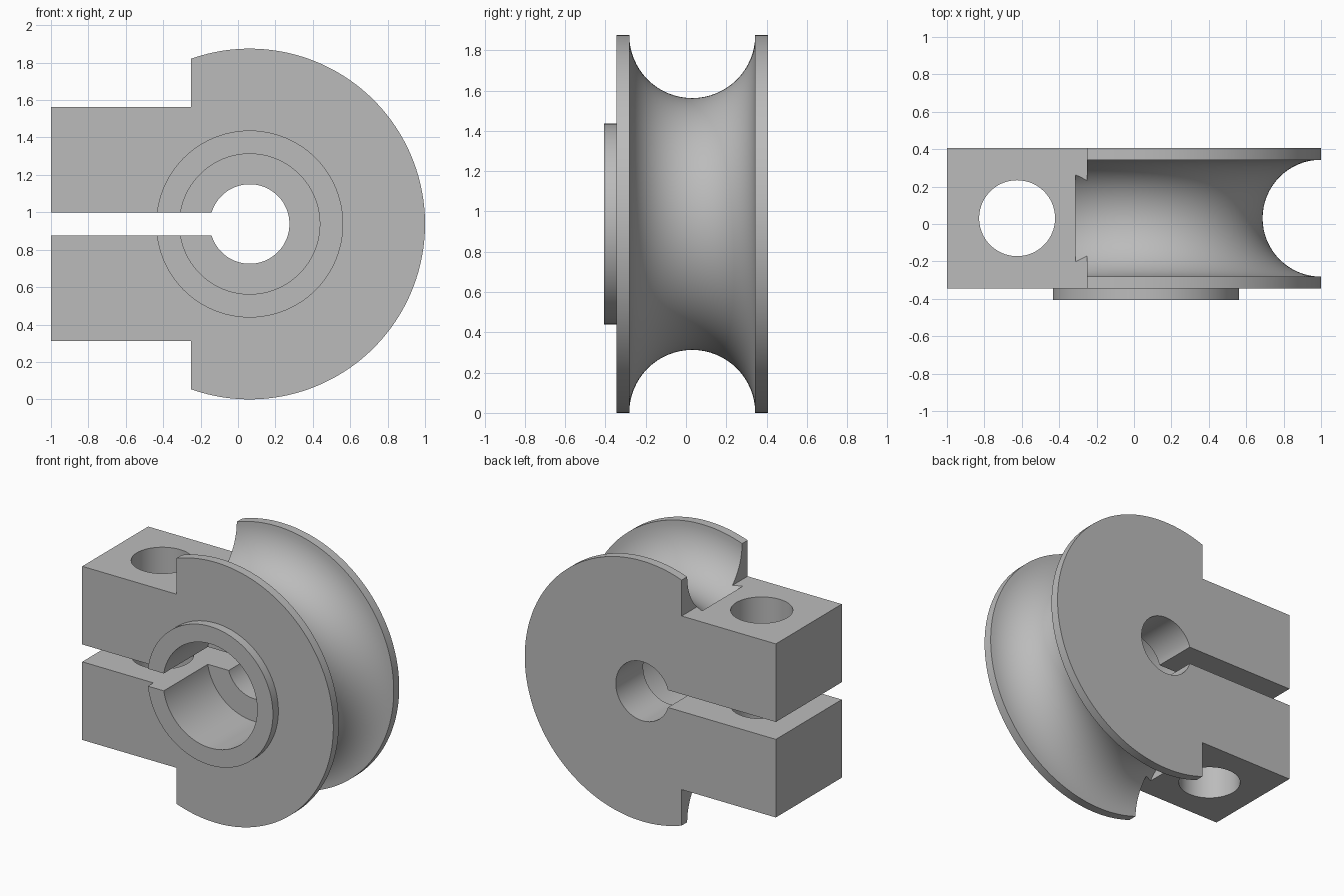
import bpy, bmesh
from math import sin, cos, asin, pi, radians
from mathutils import Matrix, Vector

cube = bpy.data.objects.get("Cube")
if cube:
    bpy.data.objects.remove(cube, do_unlink=True)

CX, CZ, R = 0.0625, 0.9375, 0.9375      # wheel axis and radius
FRONT, BACK, MID = -0.344, 0.406, 0.031  # wheel faces and mid plane in y
HUB_FRONT = -0.406
HALF = 0.625                             # half height of the clamp block
STEP = -0.25                             # where the wheel is cut flat

grey = bpy.data.materials.new("plain_grey")
grey.use_nodes = True
colour = (0.5, 0.5, 0.5, 1)
grey.diffuse_color = colour
grey.node_tree.nodes["Principled BSDF"].inputs["Base Color"].default_value = colour


def finish(name, bm):
    bmesh.ops.recalc_face_normals(bm, faces=bm.faces)
    mesh = bpy.data.meshes.new(name)
    bm.to_mesh(mesh)
    bm.free()
    mesh.materials.append(grey)
    obj = bpy.data.objects.new(name, mesh)
    bpy.context.collection.objects.link(obj)
    return obj


def cylinder(name, radius, depth, centre, axis, segments=96):
    bm = bmesh.new()
    spin = Matrix.Rotation(pi / 2, 4, "X") if axis == "Y" else Matrix()
    bmesh.ops.create_cone(bm, cap_ends=True, segments=segments, radius1=radius,
                          radius2=radius, depth=depth,
                          matrix=Matrix.Translation(centre) @ spin)
    return finish(name, bm)


def y_cylinder(name, radius, y0, y1):
    return cylinder(name, radius, y1 - y0, (CX, (y0 + y1) / 2, CZ), "Y")


def box(name, low, high):
    low, high = Vector(low), Vector(high)
    bm = bmesh.new()
    bmesh.ops.create_cube(bm, size=1, matrix=Matrix.Translation((low + high) / 2)
                          @ Matrix.Diagonal((*(high - low), 1)))
    return finish(name, bm)


def combine(body, tool, operation):
    mod = body.modifiers.new(tool.name, "BOOLEAN")
    mod.operation, mod.object, mod.solver = operation, tool, "EXACT"
    bpy.context.view_layer.objects.active = body
    bpy.ops.object.modifier_apply(modifier=mod.name)
    bpy.data.objects.remove(tool, do_unlink=True)


# Body: round wheel with a rectangular clamp block, extruded along y
start = asin((STEP - CX) / R)
steps = 150
outline = []
for i in range(steps + 1):
    a = start + (pi - 2 * start) * i / steps
    outline.append((CX + R * sin(a), CZ + R * cos(a)))
outline += [(STEP, CZ - HALF), (-1, CZ - HALF), (-1, CZ + HALF), (STEP, CZ + HALF)]
bm = bmesh.new()
face = bm.faces.new([bm.verts.new((x, FRONT, z)) for x, z in outline])
extruded = bmesh.ops.extrude_face_region(bm, geom=[face])["geom"]
bmesh.ops.translate(bm, vec=(0, BACK - FRONT, 0),
                    verts=[v for v in extruded if isinstance(v, bmesh.types.BMVert)])
body = finish("grooved_clamp_wheel", bm)

# Rope groove: a ring of round section, ending flat inside the block
bm = bmesh.new()
tube = 0.3125
loop = [bm.verts.new((CX, MID + tube * sin(2 * pi * i / 64),
                      CZ + R + tube * cos(2 * pi * i / 64))) for i in range(64)]
edges = [bm.edges.new((loop[i - 1], loop[i])) for i in range(64)]
bmesh.ops.spin(bm, geom=loop + edges, cent=(CX, MID, CZ), axis=(0, 1, 0),
               angle=2 * pi, steps=144, use_duplicate=False)
bmesh.ops.remove_doubles(bm, verts=bm.verts, dist=1e-4)
bmesh.ops.bisect_plane(bm, geom=bm.verts[:] + bm.edges[:] + bm.faces[:],
                       plane_co=(-0.3125, 0, 0), plane_no=(1, 0, 0), clear_inner=True)
bmesh.ops.holes_fill(bm, edges=[e for e in bm.edges if e.is_boundary], sides=0)
combine(body, finish("rope_groove", bm), "DIFFERENCE")

# Raised hub ring on the front
combine(body, y_cylinder("hub", 0.5, HUB_FRONT, FRONT + 0.1), "UNION")

# Stepped bore, bolt hole and clamp slot
combine(body, y_cylinder("counterbore", 0.375, HUB_FRONT - 0.1, 0.095), "DIFFERENCE")
combine(body, y_cylinder("shaft_bore", 0.2125, 0, BACK + 0.1), "DIFFERENCE")
combine(body, cylinder("bolt_hole", 0.203, 3, (-0.625, MID, CZ), "Z"), "DIFFERENCE")
combine(body, box("clamp_slot", (-1.2, -1, CZ - 0.0625), (CX, 1, CZ + 0.0625)), "DIFFERENCE")

bpy.ops.object.select_all(action="DESELECT")
body.select_set(True)
bpy.context.view_layer.objects.active = body
bpy.ops.object.shade_smooth_by_angle(angle=radians(25))
